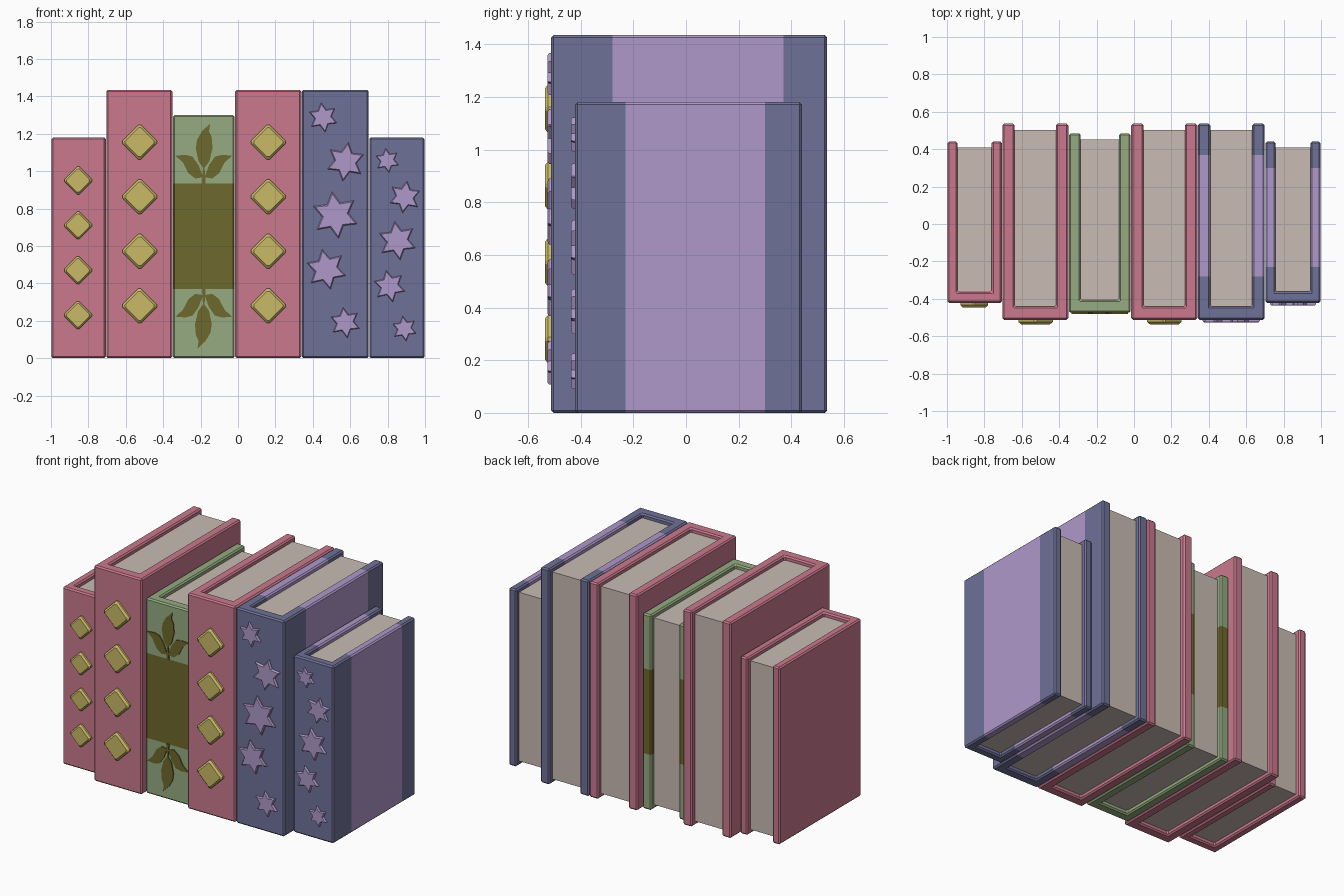
import bpy, bmesh, math
from mathutils import Vector

if "Cube" in bpy.data.objects:
    bpy.data.objects.remove(bpy.data.objects["Cube"])


def material(name, rgb):
    m = bpy.data.materials.new(name)
    lin = [((c / 255 + 0.055) / 1.055) ** 2.4 for c in rgb]
    m.diffuse_color = (*lin, 1)
    m.use_nodes = True
    m.node_tree.nodes["Principled BSDF"].inputs["Base Color"].default_value = m.diffuse_color
    return m


PINK = material("pink cloth", (202, 121, 141))
GREEN = material("green cloth", (149, 171, 129))
OLIVE = material("olive print", (110, 104, 44))
BLUE = material("slate blue cloth", (111, 113, 152))
LILAC = material("lilac cloth", (175, 153, 202))
GOLD = material("gold stud", (202, 186, 102))
PAPER = material("paper", (201, 188, 180))


def finish(bm, name, mats):
    bmesh.ops.recalc_face_normals(bm, faces=bm.faces[:])
    me = bpy.data.meshes.new(name)
    bm.to_mesh(me)
    bm.free()
    for m in mats:
        me.materials.append(m)
    ob = bpy.data.objects.new(name, me)
    bpy.context.collection.objects.link(ob)
    return ob


def cover(name, x0, x1, y0, y1, h, t, mats, axis=1, band=None):
    """U-shaped binding: two boards and a spine, with an optional colour band along an axis."""
    bm = bmesh.new()
    s = t + 0.005
    pts = [(x0, y0), (x1, y0), (x1, y1), (x1 - t, y1),
           (x1 - t, y0 + s), (x0 + t, y0 + s), (x0 + t, y1), (x0, y1)]
    f = bm.faces.new([bm.verts.new((x, y, 0)) for x, y in pts])
    top = bmesh.ops.extrude_face_region(bm, geom=[f])["geom"]
    bmesh.ops.translate(bm, vec=(0, 0, h), verts=[v for v in top if isinstance(v, bmesh.types.BMVert)])
    bmesh.ops.recalc_face_normals(bm, faces=bm.faces[:])
    bmesh.ops.bevel(bm, geom=bm.edges[:], offset=0.009, segments=1, affect='EDGES')
    if band:
        no = Vector((0, 0, 0))
        no[axis] = 1
        for d in band:
            bmesh.ops.bisect_plane(bm, geom=bm.verts[:] + bm.edges[:] + bm.faces[:],
                                   plane_co=no * d, plane_no=no)
        for f in bm.faces:
            if band[0] < f.calc_center_median()[axis] < band[1]:
                f.material_index = 1
    finish(bm, name, mats)


def pages(name, x0, x1, y0, y1, h, t):
    bm = bmesh.new()
    bmesh.ops.create_cube(bm, size=1)
    lo = Vector((x0 + t - 0.003, y0 + t, 0.028))
    hi = Vector((x1 - t + 0.003, y1 - 0.033, h - 0.028))
    for v in bm.verts:
        v.co = [lo[i] + (v.co[i] + 0.5) * (hi[i] - lo[i]) for i in range(3)]
    finish(bm, name, [PAPER])


def plaque(name, outline, y, depth, mat, centre=None, taper=1.0):
    """Raised shape on a spine, drawn in x and z, with an optional chamfered front."""
    bm = bmesh.new()
    cx, cz = centre or (0, 0)
    levels = [(y + 0.002, 1), (y - depth, 1)]
    if taper < 1:
        levels = [(y + 0.002, 1), (y - depth * 0.5, 1), (y - depth, taper)]
    rings = [[bm.verts.new((cx + (px - cx) * k, yy, cz + (pz - cz) * k)) for px, pz in outline]
             for yy, k in levels]
    n = len(outline)
    for a, b in zip(rings, rings[1:]):
        for i in range(n):
            bm.faces.new((a[i], a[(i + 1) % n], b[(i + 1) % n], b[i]))
    bm.faces.new(rings[0])
    bm.faces.new(rings[-1])
    finish(bm, name, [mat])


def diamond(name, x, z, r, y):
    c = r * 0.08
    pts = []
    for k in range(4):
        a = k * math.pi / 2
        u, w = (math.cos(a), math.sin(a)), (-math.sin(a), math.cos(a))
        for s in (-1, 1):
            pts.append((x + u[0] * (r - c * .5) + w[0] * s * c, z + u[1] * (r - c * .5) + w[1] * s * c))
    plaque(name, pts, y, 0.024, GOLD, (x, z), 0.84)


def star(name, x, z, r, y, turn):
    pts = []
    for k in range(12):
        a = math.radians(90 + turn + 30 * k)
        q = r if k % 2 == 0 else r * 0.56
        pts.append((x + q * math.cos(a), z + q * math.sin(a)))
    plaque(name, pts, y, 0.015, LILAC, (x, z), 0.9)


# Books: name, x range, y range, height, board thickness, colours, band axis, band
BIG, SMALL = (-0.512, 0.536), (-0.422, 0.441)
books = [
    ("small_pink_book", -0.998, -0.707, SMALL, 1.18, 0.054, [PINK], 1, None),
    ("tall_pink_book_left", -0.704, -0.351, BIG, 1.435, 0.066, [PINK], 1, None),
    ("green_book", -0.348, -0.018, (-0.474, 0.484), 1.30, 0.063, [GREEN, OLIVE], 2, (0.37, 0.935)),
    ("tall_pink_book_right", -0.015, 0.339, BIG, 1.435, 0.066, [PINK], 1, None),
    ("tall_blue_book", 0.342, 0.698, BIG, 1.435, 0.066, [BLUE, LILAC], 1, (-0.28, 0.37)),
    ("small_blue_book", 0.702, 0.998, SMALL, 1.18, 0.055, [BLUE, LILAC], 1, (-0.23, 0.30)),
]
for name, x0, x1, (y0, y1), h, t, mats, axis, band in books:
    cover(name + "_cover", x0, x1, y0, y1, h, t, mats, axis, band)
    pages(name + "_pages", x0, x1, y0, y1, h, t)

# Gold studs on the pink spines
for i in range(4):
    diamond(f"small_stud_{i}", -0.855, 0.23 + 0.24 * i, 0.077, SMALL[0])
    for side, x in (("left", -0.526), ("right", 0.162)):
        diamond(f"{side}_stud_{i}", x, 0.28 + 0.2917 * i, 0.096, BIG[0])

# Stars on the blue spines
for i, (x, z, r, a) in enumerate([(0.455, 1.287, .08, 8), (0.575, 1.05, .105, -8), (0.52, 0.765, .127, 8),
                                  (0.472, 0.475, .11, 12), (0.573, 0.19, .083, 8)]):
    star(f"large_star_{i}", x, z, r, BIG[0], a)
for i, (x, z, r, a) in enumerate([(0.798, 1.057, .066, 8), (0.892, 0.862, .087, -8), (0.852, 0.628, .105, 8),
                                  (0.81, 0.385, .087, 12), (0.89, 0.158, .068, 8)]):
    star(f"small_star_{i}", x, z, r, SMALL[0], a)

# Leaf sprigs on the green spine, the lower one turned half round
CX, CZ = -0.183, 0.6525
mid = [(0, .36), (.03, .40), (.047, .47), (.042, .53), (.028, .56), (.034, .602),
       (-.01, .56), (-.036, .515), (-.043, .47), (-.028, .40)]
side = [(.004, .315), (.045, .308), (.082, .337), (.112, .395), (.152, .43),
        (.10, .435), (.06, .425), (.028, .38)]
stem = [(-.01, .28), (.01, .28), (.004, .37), (-.004, .37)]
for where, s in (("upper", 1), ("lower", -1)):
    for part, shape, flip in (("middle_leaf", mid, 1), ("right_leaf", side, 1),
                              ("left_leaf", side, -1), ("stem", stem, 1)):
        plaque(f"{where}_{part}", [(CX + s * flip * px, CZ + s * pz) for px, pz in shape],
               -0.474, 0.006, OLIVE)
